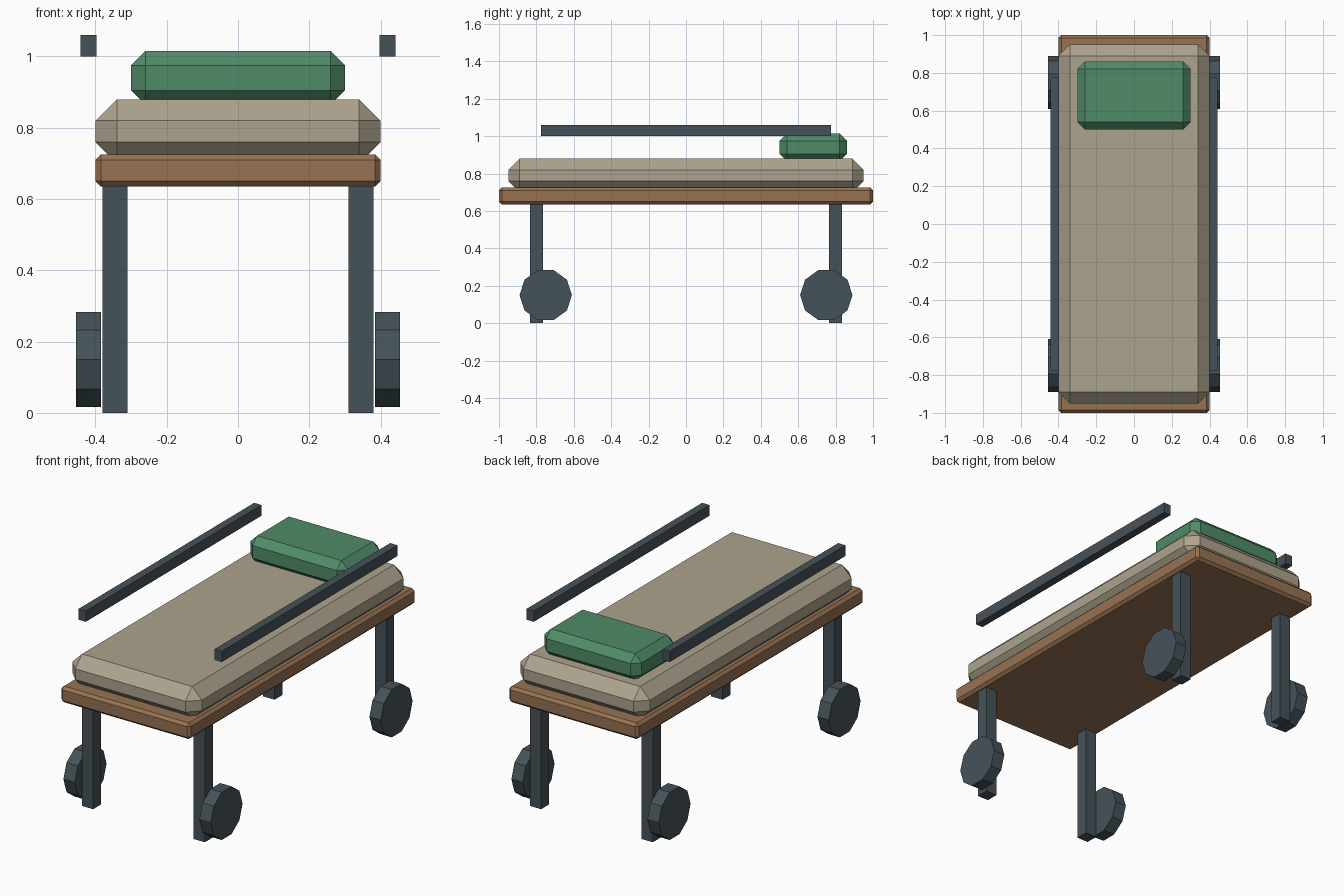
import bpy
from math import pi

if "Cube" in bpy.data.objects:
    bpy.data.objects.remove(bpy.data.objects["Cube"])


def material(name, rgb):
    m = bpy.data.materials.new(name)
    m.diffuse_color = (*rgb, 1)
    m.use_nodes = True
    m.node_tree.nodes["Principled BSDF"].inputs["Base Color"].default_value = m.diffuse_color
    return m


wood = material("wood", (0.31, 0.17, 0.085))
cloth = material("cloth", (0.42, 0.37, 0.27))
green = material("green_fabric", (0.08, 0.26, 0.14))
metal = material("dark_metal", (0.06, 0.085, 0.10))


def box(name, centre, size, mat, bevel=0):
    bpy.ops.mesh.primitive_cube_add(size=1, location=centre)
    ob = bpy.context.object
    ob.name = name
    ob.scale = size
    bpy.ops.object.transform_apply(location=False, rotation=False, scale=True)
    ob.data.materials.append(mat)
    if bevel:
        mod = ob.modifiers.new("chamfer", 'BEVEL')
        mod.width = bevel
        mod.segments = 1
    return ob


# Bed board, mattress and pillow
box("bed_board", (0, 0, 0.68), (0.80, 2.0, 0.09), wood, 0.015)
box("mattress", (0, 0, 0.79), (0.80, 1.90, 0.18), cloth, 0.06)
box("pillow", (0, 0.68, 0.94), (0.60, 0.36, 0.15), green, 0.04)

for sx, side in ((-1, "left"), (1, "right")):
    # Side rail
    box(f"{side}_rail", (sx * 0.42, 0, 1.03), (0.045, 1.55, 0.06), metal)
    for sy, end in ((-1, "front"), (1, "back")):
        # Leg with ten-sided wheel outside it
        box(f"{end}_{side}_leg", (sx * 0.345, sy * 0.80, 0.32),
            (0.07, 0.07, 0.64), metal)
        # quarter turns put wheel corners on the y axis, flats on top and bottom
        bpy.ops.mesh.primitive_cylinder_add(
            vertices=10, radius=0.14, depth=0.07,
            location=(sx * 0.42, sy * 0.75, 0.15), rotation=(0, pi / 2, 0))
        wheel = bpy.context.object
        wheel.name = f"{end}_{side}_wheel"
        wheel.data.materials.append(metal)
